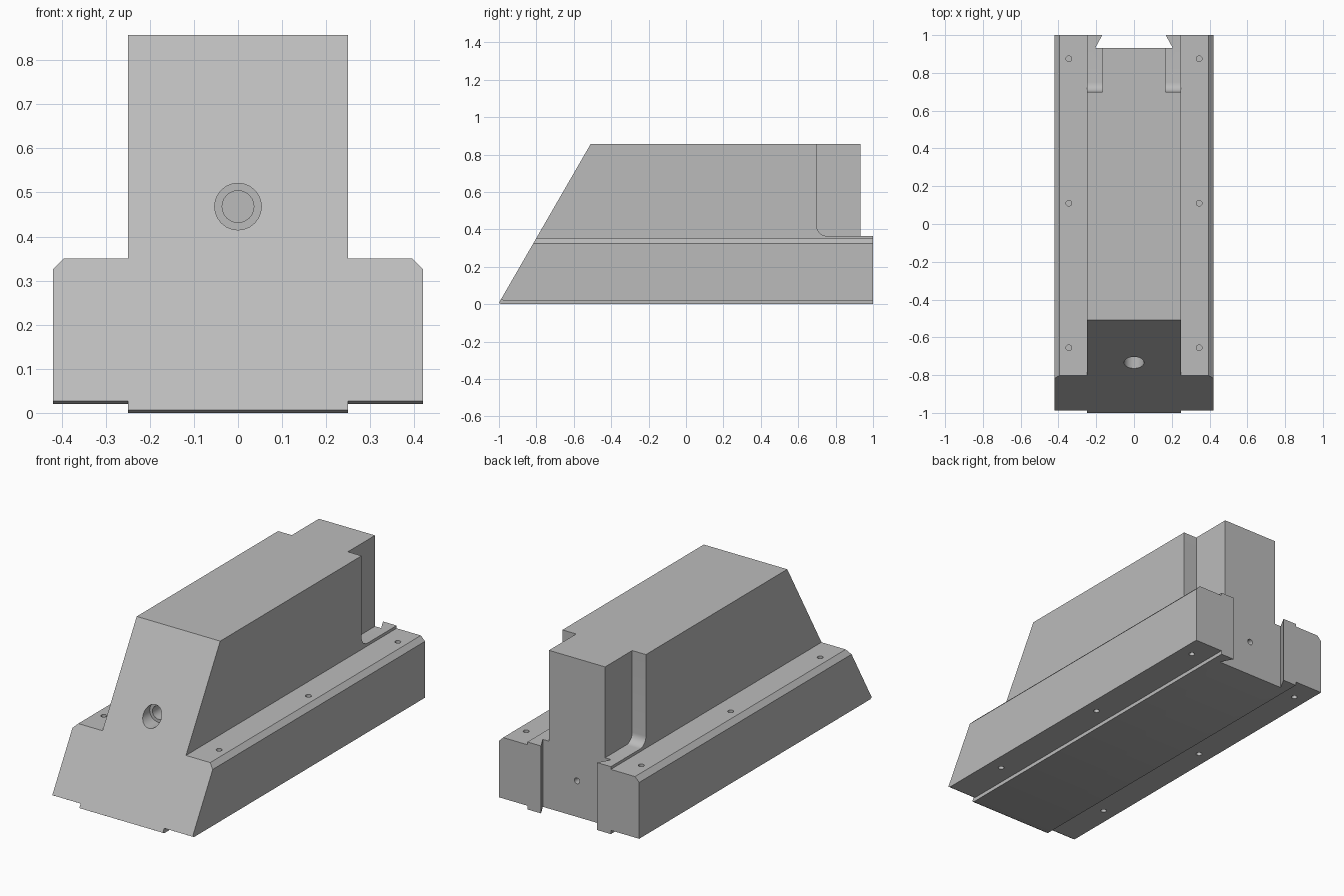
import bpy, bmesh, math
from mathutils import Vector

if "Cube" in bpy.data.objects:
    bpy.data.objects.remove(bpy.data.objects["Cube"])

steel = bpy.data.materials.new("plain_grey")
steel.use_nodes = True
GREY = (0.5, 0.5, 0.5, 1)
steel.diffuse_color = GREY
steel.node_tree.nodes["Principled BSDF"].inputs["Base Color"].default_value = GREY

SLOPE = math.tan(math.radians(60))
HEIGHT = 0.857
LIP = 0.007        # height where the sloped front starts
AXES = {"x": Vector((1, 0, 0)), "y": Vector((0, 1, 0)), "z": Vector((0, 0, 1))}


def prism(name, axis, outline, start, end):
    """Extrude a 2D outline (in the two other axes) along one axis."""
    a = AXES[axis]
    u, v = [AXES[k] for k in "xyz" if k != axis]
    bm = bmesh.new()
    face = bm.faces.new([bm.verts.new(u * p + v * q + a * start) for p, q in outline])
    moved = bmesh.ops.extrude_face_region(bm, geom=[face])["geom"]
    bmesh.ops.translate(bm, vec=a * (end - start),
                        verts=[g for g in moved if isinstance(g, bmesh.types.BMVert)])
    bmesh.ops.recalc_face_normals(bm, faces=bm.faces)
    mesh = bpy.data.meshes.new(name)
    bm.to_mesh(mesh)
    bm.free()
    mesh.materials.append(steel)
    obj = bpy.data.objects.new(name, mesh)
    bpy.context.collection.objects.link(obj)
    return obj


def circle(cu, cv, r, n=24):
    return [(cu + r * math.cos(math.tau * i / n), cv + r * math.sin(math.tau * i / n))
            for i in range(n)]


def cut(cutter):
    cutter.hide_render = True
    mod = body.modifiers.new(cutter.name, "BOOLEAN")
    mod.operation = "DIFFERENCE"
    mod.solver = "EXACT"
    mod.object = cutter
    bpy.context.view_layer.objects.active = body
    bpy.ops.object.modifier_apply(modifier=mod.name)
    bpy.data.objects.remove(cutter)


# Body: stepped cross-section with its front end leaned back
half = [(0.25, 0), (0.25, 0.02), (0.42, 0.02), (0.42, 0.325),
        (0.395, 0.35), (0.25, 0.35), (0.25, HEIGHT)]
body = prism("slide_block", "y", half + [(-x, z) for x, z in reversed(half)], -1, 1)
for vert in body.data.vertices:
    if vert.co.y < 0:
        vert.co.y = -1 + (vert.co.z - LIP) / SLOPE


# Small chamfers under the front edge
def under_edge(z):
    y = -1 + z / SLOPE
    run = LIP * SLOPE
    return [(y - 0.1 * SLOPE, z + LIP + 0.1), (y + 2 * run, z - LIP), (y - 0.2, z - LIP)]


cut(prism("centre_chamfer", "x", under_edge(0), -0.25 - 0.01, 0.25 + 0.01))
for s in (-1, 1):
    cut(prism("wing_chamfer", "x", under_edge(0.02), s * 0.25, s * 0.5))

# Dovetail notch in the back end, full height
cut(prism("dovetail", "z", [(0.205, 0.932), (-0.205, 0.932), (-0.168, 1),
                            (-0.168, 1.1), (0.168, 1.1), (0.168, 1)], -0.1, 1))

# Side reliefs at the back with a rounded lower corner
R, Y0, Z0 = 0.05, 0.70, 0.365
fillet = [(Y0 + R - R * math.cos(t), Z0 + R - R * math.sin(t))
          for t in [math.pi / 2 * i / 8 for i in range(9)]]
relief = fillet + [(1.1, Z0), (1.1, 1), (Y0, 1)]
for s in (-1, 1):
    cut(prism("side_relief", "x", relief, s * 0.168, s * 0.3))

# Counterbored front hole and small back hole
cut(prism("front_counterbore", "y", circle(0, 0.468, 0.053), -1.1, -0.68))
cut(prism("front_bore", "y", circle(0, 0.468, 0.036), -0.7, -0.60))
cut(prism("back_hole", "y", circle(0, 0.195, 0.016), 0.85, 1.1))

# Mounting holes in both flanges, top and bottom
for s in (-1, 1):
    for y in (-0.655, 0.11, 0.875):
        ring = circle(s * 0.345, y, 0.015, 16)
        cut(prism("top_hole", "z", ring, 0.25, 0.45))
        cut(prism("bottom_hole", "z", ring, -0.1, 0.1))

bpy.ops.object.select_all(action="DESELECT")
body.select_set(True)
bpy.context.view_layer.objects.active = body
bpy.ops.object.shade_smooth_by_angle(angle=math.radians(30))
